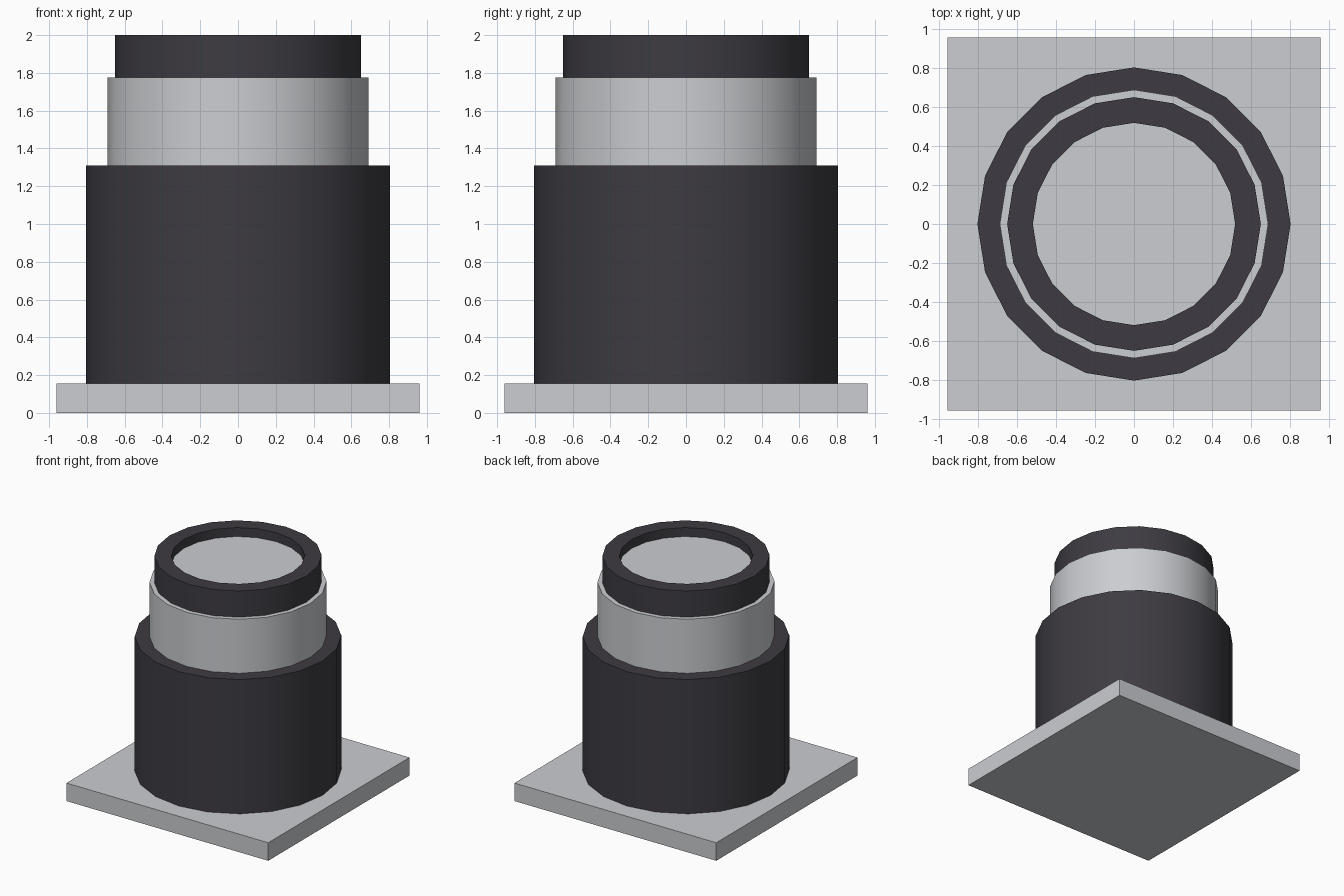
import bpy
import math

SIDES = 20

cube = bpy.data.objects.get("Cube")
if cube:
    bpy.data.objects.remove(cube, do_unlink=True)


def make_material(name, color):
    mat = bpy.data.materials.new(name)
    mat.use_nodes = True
    mat.diffuse_color = color
    mat.node_tree.nodes["Principled BSDF"].inputs["Base Color"].default_value = color
    return mat


silver = make_material("silver", (0.60, 0.61, 0.635, 1))
black = make_material("charcoal black", (0.047, 0.044, 0.054, 1))


def finish(obj, name, mat):
    obj.name = name
    obj.data.materials.append(mat)
    bpy.ops.object.shade_smooth_by_angle(angle=math.radians(30))
    return obj


def cylinder(name, radius, bottom, top, mat):
    bpy.ops.mesh.primitive_cylinder_add(
        vertices=SIDES, radius=radius, depth=top - bottom,
        location=(0, 0, (bottom + top) / 2))
    return finish(bpy.context.object, name, mat)


def ring(name, outer, inner, bottom, top, mat):
    # Rectangular section swept round the vertical axis
    section = [(outer, bottom), (outer, top), (inner, top), (inner, bottom)]
    n = len(section)
    verts = [(r * math.cos(a), r * math.sin(a), z)
             for a in (math.tau * i / SIDES for i in range(SIDES))
             for r, z in section]
    faces = []
    for i in range(SIDES):
        here, there = i * n, (i + 1) % SIDES * n
        for k in range(n):
            m = (k + 1) % n
            faces.append((here + k, there + k, there + m, here + m))
    mesh = bpy.data.meshes.new(name)
    mesh.from_pydata(verts, [], faces)
    obj = bpy.data.objects.new(name, mesh)
    bpy.context.collection.objects.link(obj)
    bpy.ops.object.select_all(action='DESELECT')
    obj.select_set(True)
    bpy.context.view_layer.objects.active = obj
    return finish(obj, name, mat)


# Square mounting plate
bpy.ops.mesh.primitive_cube_add(size=1, location=(0, 0, 0.0775))
plate = bpy.context.object
plate.scale = (1.92, 1.92, 0.155)
bpy.ops.object.transform_apply(location=False, rotation=False, scale=True)
finish(plate, "base_plate", silver)

# Stacked round sections
cylinder("main_body", 0.805, 0.155, 1.31, black)
cylinder("collar", 0.69, 1.31, 1.775, silver)

# Top rim with the recessed disc inside it
ring("top_rim", 0.652, 0.52, 1.775, 2.0, black)
cylinder("recessed_disc", 0.52, 1.775, 1.923, silver)
